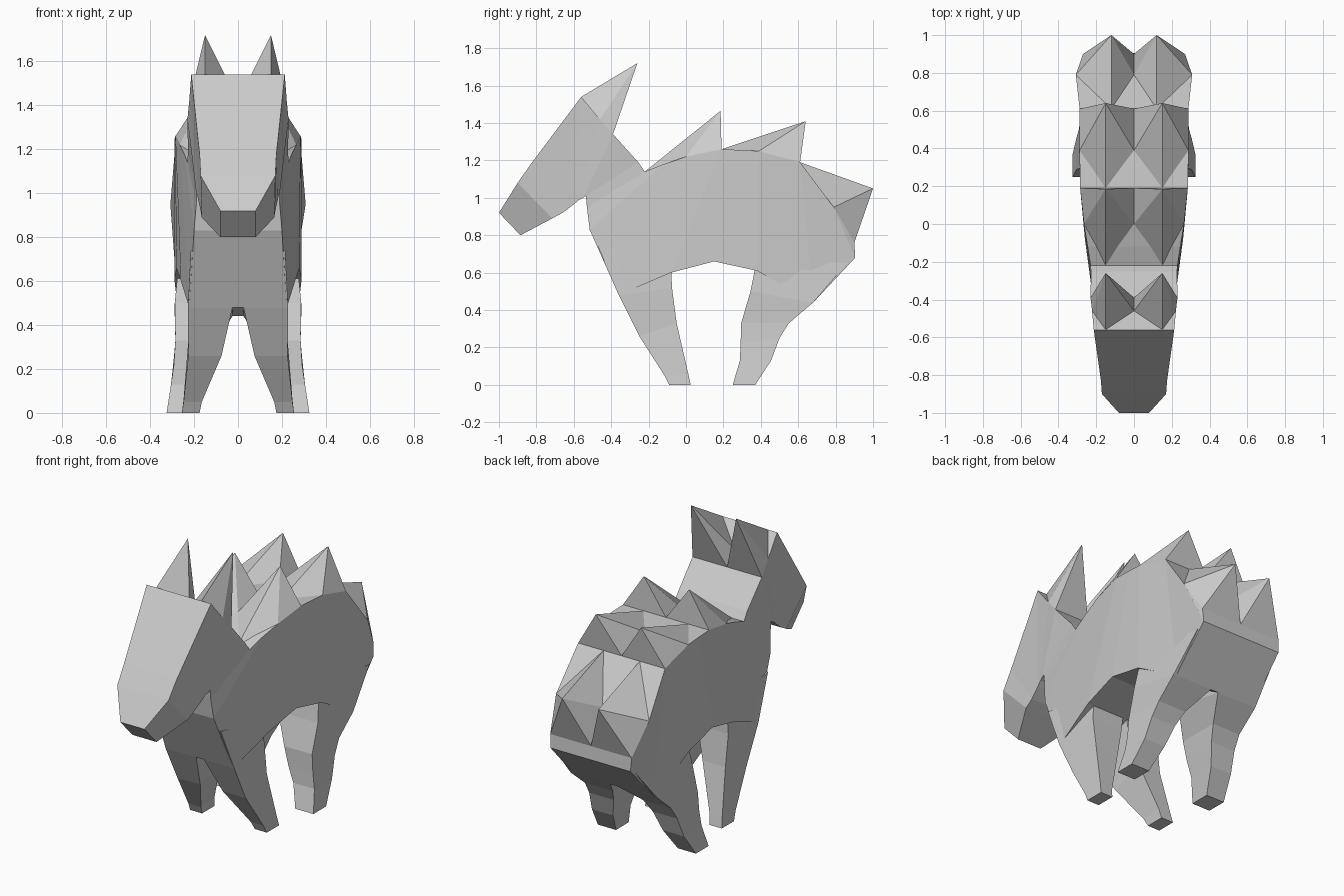
import bpy, bmesh

if "Cube" in bpy.data.objects:
    bpy.data.objects.remove(bpy.data.objects["Cube"])


def build(name, verts, faces):
    bm = bmesh.new()
    vs = [bm.verts.new(v) for v in verts]
    for f in faces:
        bm.faces.new([vs[i] for i in f])
    bmesh.ops.recalc_face_normals(bm, faces=bm.faces)
    mesh = bpy.data.meshes.new(name)
    bm.to_mesh(mesh)
    bm.free()
    obj = bpy.data.objects.new(name, mesh)
    bpy.context.collection.objects.link(obj)
    return obj


def mirror(obj):
    mod = obj.modifiers.new("mirror", 'MIRROR')
    mod.use_mirror_merge = False


def loft(name, rings):
    """Four-sided tube; ring = two edges across x, each (y, z, x_min, x_max)."""
    verts, faces = [], []
    for (y1, z1, a1, b1), (y2, z2, a2, b2) in rings:
        verts += [(a1, y1, z1), (b1, y1, z1), (b2, y2, z2), (a2, y2, z2)]
    for r in range(len(rings) - 1):
        for k in range(4):
            i, j = r * 4 + k, r * 4 + (k + 1) % 4
            faces.append((i, j, j + 4, i + 4))
    n = len(verts)
    faces += [(0, 1, 2, 3), (n - 4, n - 3, n - 2, n - 1)]
    return build(name, verts, faces)


def symmetric(name, rows):
    """Loft centred on x = 0; row = top (y, z, half width), bottom (same)."""
    return loft(name, [[(y, z, -w, w) for y, z, w in row] for row in rows])


def spikes(name, tip, start, mid, end):
    """Mirrored pair of pointed tufts on three (y, z, half width) cross lines."""
    x = tip[0]
    verts = [(x, start[0], start[1]), (mid[2], mid[0], mid[1]),
             (end[2], end[0], end[1]), (0, end[0], end[1]),
             (0, mid[0], mid[1]), tip]
    mirror(build(name, verts, [(i, (i + 1) % 5, 5) for i in range(5)]))


# Wedge-shaped head with tapered muzzle
symmetric("head", [
    ((-1.0, .92, .08), (-.885, .80, .08)),
    ((-.90, 1.08, .17), (-.715, .89, .165)),
    ((-.83, 1.18, .175), (-.66, .92, .17)),
    ((-.56, 1.54, .213), (-.60, .965, .18)),
    ((-.46, 1.42, .222), (-.57, .99, .185)),
    ((-.39, 1.34, .23), (-.55, 1.0, .19)),
    ((-.255, 1.19, .228), (-.535, 1.01, .19)),
])

# Torso from neck to rump, rings fan around the body
symmetric("torso", [
    ((-.255, 1.19, .228), (-.535, 1.01, .19)),
    ((-.22, 1.14, .23), (-.53, .95, .19)),
    ((-.12, 1.18, .245), (-.515, .83, .20)),
    ((0, 1.22, .265), (-.36, .48, .222)),
    ((.19, 1.26, .285), (-.08, .60, .26)),
    ((.30, 1.255, .287), (.15, .66, .28)),
    ((.39, 1.25, .288), (.38, .61, .29)),
    ((.61, 1.19, .288), (.68, .44, .27)),
    ((.79, .95, .308), (.905, .68, .265)),
    ((.90, .76, .27), (.905, .68, .265)),
])

# Ears and three rows of back tufts
spikes("ears", (.15, -.26, 1.72), (-.56, 1.54), (-.46, 1.42, .222), (-.39, 1.34, .23))
spikes("shoulder_tufts", (.15, .185, 1.465), (-.22, 1.14), (0, 1.22, .265), (.19, 1.26, .285))
spikes("back_tufts", (.15, .64, 1.41), (.19, 1.26), (.39, 1.25, .288), (.61, 1.19, .288))
spikes("rump_tufts", (.12, 1.0, 1.05), (.61, 1.19), (.79, .95, .308), (.90, .76, .27))


def legs(name, rows):
    """Mirrored legs; row = front (y, z), back (y, z), inner x, outer x."""
    mirror(loft(name, [((*f, a, b), (*k, a, b)) for f, k, a, b in rows]))


legs("front_legs", [
    ((-.47, .74), (-.08, .66), .005, .215),
    ((-.36, .48), (-.075, .52), .025, .228),
    ((-.25, .26), (-.05, .33), .075, .226),
    ((-.115, .05), (.012, .06), .165, .248),
    ((-.09, 0), (.025, 0), .175, .255),
])

legs("hind_legs", [
    ((.38, .68), (.86, .65), .005, .27),
    ((.345, .50), (.68, .44), .025, .288),
    ((.295, .33), (.55, .33), .10, .285),
    ((.292, .22), (.50, .25), .13, .292),
    ((.288, .13), (.455, .13), .165, .305),
    ((.25, 0), (.37, 0), .205, .325),
])
